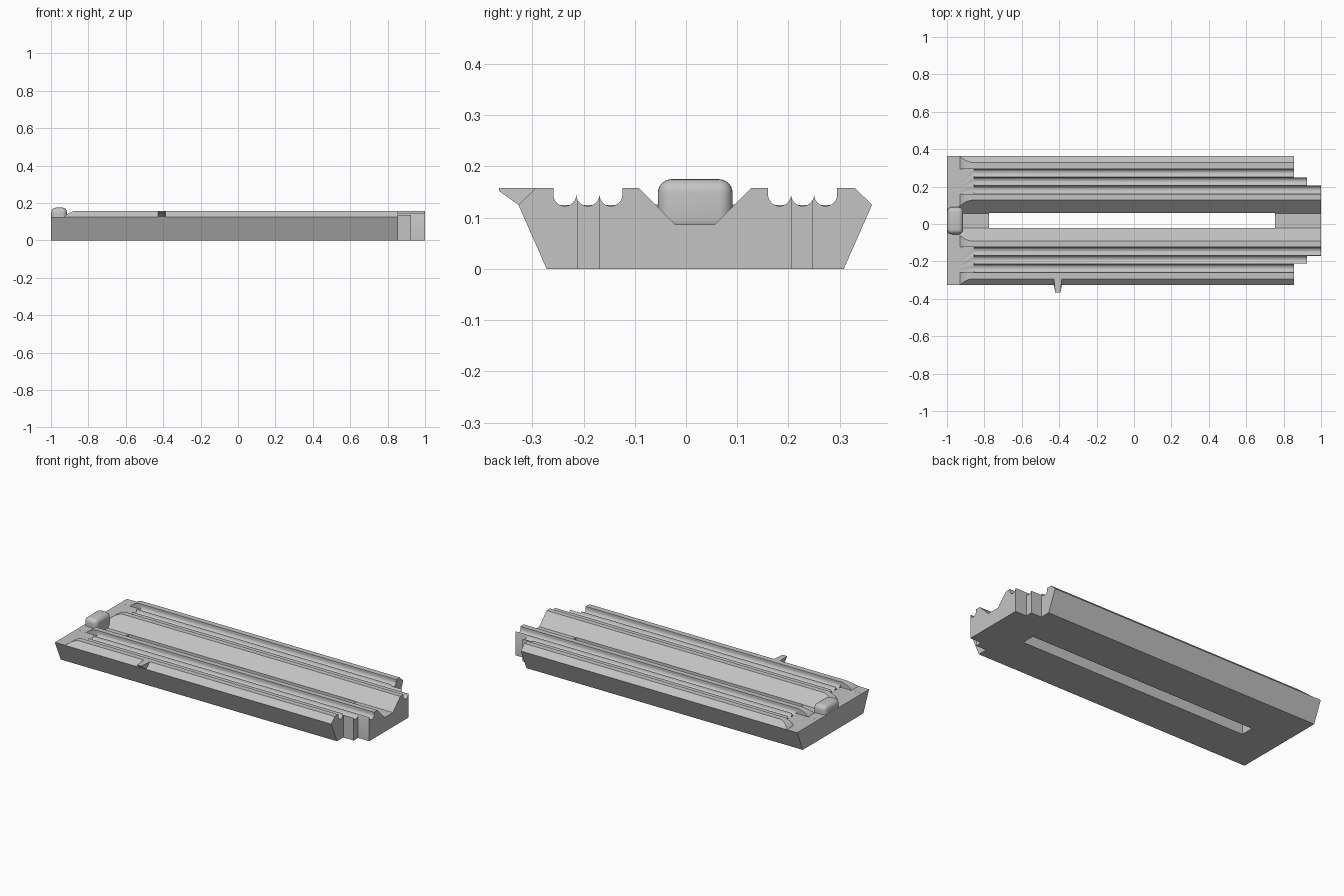
import bpy, bmesh
from math import sin, cos, pi, radians
from mathutils import Vector

if "Cube" in bpy.data.objects:
    bpy.data.objects.remove(bpy.data.objects["Cube"])

grey = bpy.data.materials.new("light grey")
grey.use_nodes = True
colour = (0.55, 0.55, 0.55, 1)
grey.diffuse_color = colour
grey.node_tree.nodes["Principled BSDF"].inputs["Base Color"].default_value = colour

MID = 0.018            # y of the body's centre line
TOP, DECK = 0.158, 0.125


def make_object(name, bm):
    bmesh.ops.recalc_face_normals(bm, faces=bm.faces)
    mesh = bpy.data.meshes.new(name)
    bm.to_mesh(mesh)
    bm.free()
    mesh.materials.append(grey)
    obj = bpy.data.objects.new(name, mesh)
    bpy.context.collection.objects.link(obj)
    return obj


def prism(name, outline, axis, lo, hi):
    """Extrude an outline along x (points are y, z) or along y (points are x, z)."""
    bm = bmesh.new()
    place = (lambda a, b: (lo, a + MID, b)) if axis == "x" else (lambda a, b: (a, lo, b))
    face = bm.faces.new([bm.verts.new(place(a, b)) for a, b in outline])
    new = bmesh.ops.extrude_face_region(bm, geom=[face])["geom"]
    shift = Vector((hi - lo, 0, 0)) if axis == "x" else Vector((0, hi - lo, 0))
    bmesh.ops.translate(bm, vec=shift, verts=[v for v in new if isinstance(v, bmesh.types.BMVert)])
    return make_object(name, bm)


def rect(a0, a1, b0, b1):
    return [(a0, b0), (a1, b0), (a1, b1), (a0, b1)]


def activate(obj):
    bpy.ops.object.select_all(action="DESELECT")
    obj.select_set(True)
    bpy.context.view_layer.objects.active = obj


def cut(obj, cutter):
    mod = obj.modifiers.new("cut", "BOOLEAN")
    mod.operation, mod.solver, mod.object = "DIFFERENCE", "EXACT", cutter
    activate(obj)
    bpy.ops.object.modifier_apply(modifier=mod.name)
    bpy.data.objects.remove(cutter)


def mirrored(points, side):
    return [(side * a, b) for a, b in points]


# Body: sloping sides with chamfered top edges
half = [(0.29, 0), (0.345, DECK), (0.311, TOP)]
body = prism("body", half + mirrored(half[::-1], -1), "x", -1, 1)

# Three round channels side by side
RADIUS = 0.0225
channels = [(0.142, 0.25)]
for i in range(3):
    centre = 0.142 + RADIUS * (2 * i + 1)
    for k in range(0 if i == 0 else 1, 13):
        t = pi * k / 12
        channels.append((centre - RADIUS * cos(t), 0.145 - RADIUS * sin(t)))
channels.append((0.277, 0.25))

for side in (1, -1):
    cut(body, prism("channel_cutter", mirrored(channels, side), "x", -0.856, 1.1))
    cut(body, prism("pocket_cutter", mirrored(rect(0.142, 0.277, DECK, 0.25), side), "x", -1.1, -0.855))
    # Stepped end
    for inner, start in ((0.23, 0.855), (0.188, 0.925)):
        cut(body, prism("step_cutter", mirrored(rect(inner, 0.5, -0.1, 0.3), side), "x", start, 1.1))

# Central valley and the slot through its floor
valley = [(0.039, 0.087), (0.152, 0.2)]
cut(body, prism("valley_cutter", valley + mirrored(valley[::-1], -1), "x", -0.935, 1.1))
cut(body, prism("slot_cutter", rect(-0.04, 0.04, -0.1, 0.3), "x", -0.775, 0.755))

# Low deck with rounded rail ends
R = 0.102
arc = []
for k in range(11):
    t = radians(47.3) * k / 10
    arc.append((-0.855 - R * sin(t), TOP + 0.0002 - R * (1 - cos(t))))
deck = [(-1.1, DECK), (-1.1, 0.25), (-0.855, 0.25)] + arc
cut(body, prism("deck_cutter", deck, "y", -0.6, 0.6))

# Rounded end knob
bm = bmesh.new()
bmesh.ops.create_cube(bm, size=1)
bmesh.ops.scale(bm, vec=(0.086, 0.146, 0.105), verts=bm.verts)
bmesh.ops.translate(bm, vec=(-0.956, MID, 0.1225), verts=bm.verts)
bmesh.ops.bevel(bm, geom=bm.edges[:], offset=0.027, segments=6, profile=0.5, affect="EDGES")
knob = make_object("end_knob", bm)

# Side pointer, narrowing towards its tip
tip = [(-0.383, TOP), (-0.383, 0.152), (-0.345, DECK), (-0.311, TOP - 0.034), (-0.311, TOP)]
pointer = prism("side_pointer", tip, "x", -0.428, -0.386)
for v in pointer.data.vertices:
    if v.co.y < -0.33:
        v.co.x = -0.407 + (v.co.x + 0.407) * 0.68

for obj in (body, knob):
    activate(obj)
    bpy.ops.object.shade_smooth_by_angle(angle=radians(30))
